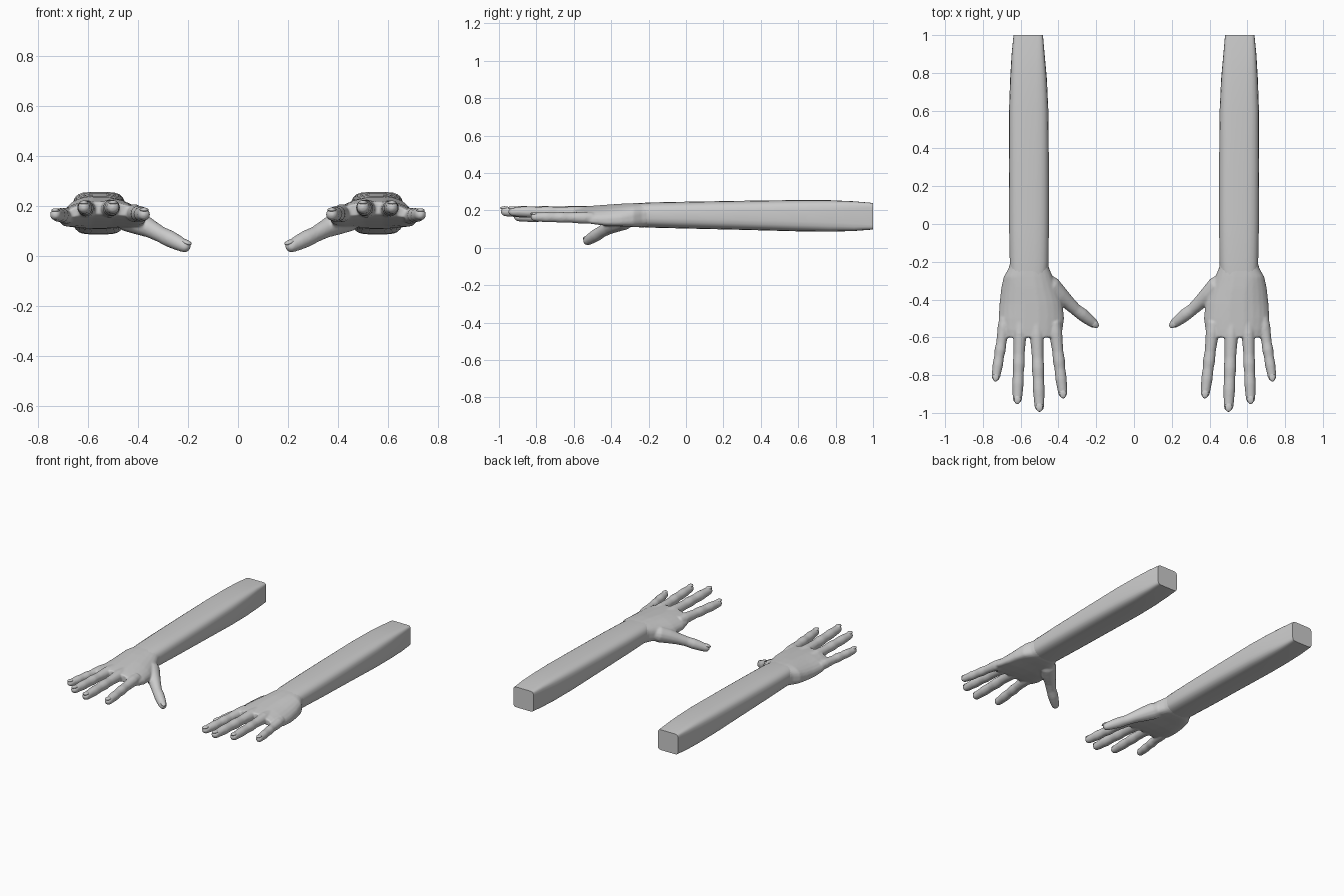
import bpy, bmesh, math
from mathutils import Vector

if "Cube" in bpy.data.objects:
    bpy.data.objects.remove(bpy.data.objects["Cube"])


def sgn_pow(v, p):
    return math.copysign(abs(v) ** p, v)


def loft(bm, rings):
    """Skin a list of closed rings and cap both ends."""
    vr = [[bm.verts.new(p) for p in r] for r in rings]
    n = len(vr[0])
    for a, b in zip(vr, vr[1:]):
        for i in range(n):
            j = (i + 1) % n
            bm.faces.new((a[i], a[j], b[j], b[i]))
    bm.faces.new(vr[0][::-1])
    bm.faces.new(vr[-1])


def section(y, x0, x1, z0, z1, e, arch=0.0, n=24):
    """Rounded-box cross-section at y; arch lowers its two sides."""
    cx, cz, hx, hz = (x0 + x1) / 2, (z0 + z1) / 2, (x1 - x0) / 2, (z1 - z0) / 2
    ring = []
    for i in range(n):
        a = 2 * math.pi * (i + 0.5) / n
        dx = hx * sgn_pow(math.cos(a), 2 / e)
        dz = hz * sgn_pow(math.sin(a), 2 / e)
        ring.append(Vector((cx + dx, y, cz + dz - arch * dx * dx)))
    return ring


def tube(bm, stations, n=14):
    """Round limb through (x, y, z, radius) stations with a domed tip."""
    pts = [Vector(s[:3]) for s in stations]
    rad = [s[3] for s in stations]
    d = (pts[-1] - pts[-2]).normalized()
    tip, r = pts[-1], rad[-1]
    for t in (35, 60, 80):
        t = math.radians(t)
        pts.append(tip + d * r * math.sin(t))
        rad.append(r * math.cos(t))
    rings = []
    for k, (p, r) in enumerate(zip(pts, rad)):
        d = (pts[min(k + 1, len(pts) - 1)] - pts[max(k - 1, 0)]).normalized()
        side = d.cross(Vector((0, 0, 1))).normalized()
        up = side.cross(d)
        rings.append([p + r * (side * math.cos(2 * math.pi * i / n)
                               + up * math.sin(2 * math.pi * i / n)) for i in range(n)])
    loft(bm, rings)


def finish(bm, name, s, angle=40):
    for v in bm.verts:
        v.co.x *= s
    bmesh.ops.recalc_face_normals(bm, faces=bm.faces)
    me = bpy.data.meshes.new(name)
    bm.to_mesh(me)
    bm.free()
    ob = bpy.data.objects.new(name, me)
    bpy.context.collection.objects.link(ob)
    bpy.ops.object.select_all(action='DESELECT')
    ob.select_set(True)
    bpy.context.view_layer.objects.active = ob
    bpy.ops.object.shade_smooth_by_angle(angle=math.radians(angle))
    return ob


# y, x0, x1, z0, z1, roundness
FOREARM = [(1.0, .482, .638, .098, .24, 9), (.9, .473, .648, .09, .249, 6),
           (.77, .461, .656, .086, .255, 4.5), (.6, .453, .662, .088, .256, 4),
           (.3, .45, .663, .096, .252, 3.5), (0, .45, .662, .103, .247, 3.2),
           (-.2, .452, .658, .108, .243, 3), (-.28, .46, .655, .115, .237, 3)]
# same, plus arch
PALM = [(-.2, .456, .655, .112, .24, 3, .2), (-.235, .449, .664, .109, .24, 3, .6),
        (-.28, .43, .69, .113, .24, 3, 1), (-.34, .405, .703, .12, .238, 2.8, 1.3),
        (-.42, .378, .712, .128, .233, 2.8, 1.3), (-.5, .37, .717, .14, .227, 2.8, 1.2),
        (-.56, .378, .708, .152, .222, 2.8, 1.2), (-.6, .392, .69, .165, .217, 2.6, 1.2)]
# base, tip end, radius scale
FINGERS = [((.422, -.52, .172), (.377, -.895, .166), 1.0),
           ((.517, -.52, .188), (.501, -.965, .194), 1.04),
           ((.602, -.52, .186), (.617, -.925, .194), 1.0),
           ((.682, -.50, .160), (.731, -.808, .165), .92)]
# position along finger, radius with knuckle swells
PROFILE = [(0, .034), (.15, .036), (.3, .032), (.42, .0295), (.54, .0325),
           (.66, .0285), (.8, .0305), (.9, .0275), (1, .025)]
THUMB = [(.48, -.29, .165, .04), (.44, -.33, .15, .054), (.395, -.375, .13, .047),
         (.35, -.415, .108, .037), (.31, -.452, .086, .032), (.275, -.478, .069, .034),
         (.245, -.502, .054, .031), (.215, -.525, .039, .026)]


def nail(bm, tip, d, r):
    """Thin flattened shell on top of a fingertip."""
    d = d.normalized()
    side = d.cross(Vector((0, 0, 1))).normalized()
    up = side.cross(d)
    c = tip + up * r * .72 + d * r * .15
    vs = bmesh.ops.create_uvsphere(bm, u_segments=14, v_segments=8, radius=1)['verts']
    for v in vs:
        x, y, z = v.co
        v.co = c + side * x * r * .68 + d * y * r * .95 + up * z * r * .33


for s, tag in ((1, "left"), (-1, "right")):
    # forearm
    bm = bmesh.new()
    loft(bm, [section(*q) for q in FOREARM])
    finish(bm, tag + "_forearm", s)

    # hand: palm, fingers and thumb fused into one skin
    bm = bmesh.new()
    nb = bmesh.new()
    loft(bm, [section(*q) for q in PALM])
    for a, b, k in FINGERS:
        a, b = Vector(a), Vector(b)
        tube(bm, [(*a.lerp(b, t), r * k) for t, r in PROFILE])
        nail(nb, b, b - a, .026 * k)
    tube(bm, THUMB)
    t0, t1 = Vector(THUMB[-2][:3]), Vector(THUMB[-1][:3])
    nail(nb, t1, t1 - t0, .026)
    hand = finish(bm, tag + "_hand", s)
    rm = hand.modifiers.new("fuse", 'REMESH')
    rm.mode = 'VOXEL'
    rm.voxel_size = .006
    rm.use_smooth_shade = True
    sm = hand.modifiers.new("soften", 'SMOOTH')
    sm.factor = .5
    sm.iterations = 5

    # fingernails
    finish(nb, tag + "_fingernails", s, 60)
